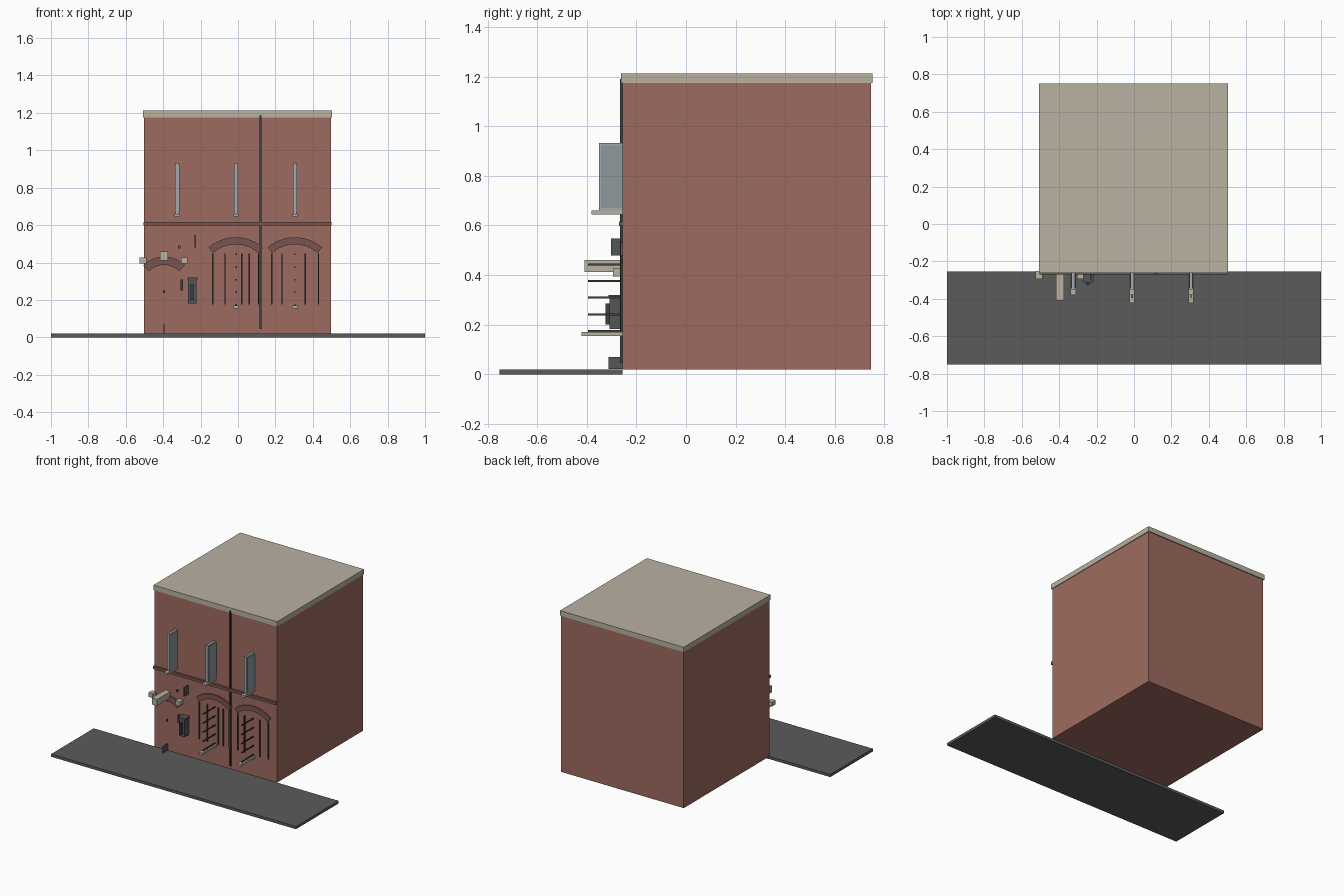
import bpy, math

if "Cube" in bpy.data.objects:
    bpy.data.objects.remove(bpy.data.objects["Cube"])


def material(name, rgb):
    m = bpy.data.materials.new(name)
    m.diffuse_color = (*rgb, 1)
    m.use_nodes = True
    m.node_tree.nodes["Principled BSDF"].inputs["Base Color"].default_value = m.diffuse_color
    return m


BRICK = material("brick_red", (0.34, 0.148, 0.115))
TRIM = material("dark_brick", (0.19, 0.09, 0.085))
STONE = material("pale_stone", (0.49, 0.445, 0.36))
PAVING = material("dark_paving", (0.105, 0.105, 0.105))
GLASS = material("blue_grey_glass", (0.27, 0.32, 0.34))
FRAME = material("grey_frame", (0.36, 0.40, 0.42))
IRON = material("dark_iron", (0.045, 0.05, 0.052))
METAL = material("dark_grey_metal", (0.085, 0.09, 0.093))
WALL = -0.255  # front face of the building


def mesh(name, verts, faces, mat):
    me = bpy.data.meshes.new(name)
    me.from_pydata(verts, [], faces)
    me.materials.append(mat)
    ob = bpy.data.objects.new(name, me)
    bpy.context.collection.objects.link(ob)
    return ob


def box(name, x, y, z, mat):
    """Box from (low, high) ranges."""
    v = [(a, b, c) for a in x for b in y for c in z]
    f = [(0, 1, 3, 2), (4, 6, 7, 5), (0, 4, 5, 1), (2, 3, 7, 6), (0, 2, 6, 4), (1, 5, 7, 3)]
    return mesh(name, v, f, mat)


def bar(name, cx, w, depth, z, mat):
    """Box projecting forward from the wall to y = depth."""
    return box(name, (cx - w / 2, cx + w / 2), (depth, WALL + 0.003), z, mat)


def arch(name, cx, half, spring, rise, thick, n=12):
    """Segmental arch band on the wall."""
    r = (half * half + rise * rise) / (2 * rise)
    a = math.asin(half / r)
    verts, faces = [], []
    for i in range(n + 1):
        t = -a + 2 * a * i / n
        for y in (-0.264, WALL + 0.003):
            for rad in (r - thick, r):
                verts.append((cx + rad * math.sin(t), y, spring + rise - r + rad * math.cos(t)))
    for i in range(n):
        o = 4 * i
        for p, q in ((0, 1), (1, 3), (3, 2), (2, 0)):
            faces.append((o + p, o + q, o + q + 4, o + p + 4))
    faces += [(0, 2, 3, 1), (4 * n, 4 * n + 1, 4 * n + 3, 4 * n + 2)]
    return mesh(name, verts, faces, TRIM)


# Main masses
box("building_body", (-0.503, 0.498), (WALL, 0.745), (0.02, 1.175), BRICK)
box("roof_cap", (-0.508, 0.503), (-0.262, 0.752), (1.175, 1.212), STONE)
box("pavement", (-1, 1), (-0.752, WALL), (0, 0.02), PAVING)
box("brick_band", (-0.505, 0.5), (-0.27, WALL + 0.003), (0.597, 0.617), TRIM)
bar("drain_pipe", 0.12, 0.01, -0.267, (0.045, 1.19), IRON)

# Upper windows stand edge-on to the wall
for cx in (-0.325, -0.01, 0.305):
    bar("window_frame", cx, 0.018, -0.35, (0.66, 0.932), FRAME)
    box("window_pane", (cx - 0.011, cx + 0.011), (-0.342, WALL), (0.67, 0.922), GLASS)
    bar("window_sill", cx, 0.028, -0.38, (0.645, 0.66), STONE)

# Ground floor arches
arch("window_arch_left", -0.012, 0.146, 0.48, 0.055, 0.038)
arch("window_arch_right", 0.304, 0.146, 0.48, 0.055, 0.038)
arch("door_arch", -0.395, 0.112, 0.385, 0.047, 0.045)

# Window grilles: wall bars, forward rods and sills
for cx, bars in ((-0.01, (-0.135, -0.07, -0.01, 0.02, 0.06, 0.11)),
                 (0.305, (0.18, 0.235, 0.305, 0.36, 0.43))):
    for x in bars:
        if x != cx:
            bar("grille_bar", x, 0.007, -0.264, (0.175, 0.447), IRON)
    for i in range(5):
        z = 0.175 + i * 0.067
        bar("grille_rod", cx, 0.007, -0.395, (z - 0.004, z + 0.004), IRON)
    bar("grille_sill", cx, 0.028, -0.422, (0.154, 0.17), STONE)

# Door arch stones
bar("keystone", -0.395, 0.042, -0.41, (0.412, 0.46), STONE)
for x in (-0.508, -0.287):
    bar("impost_stone", x, 0.036, -0.295, (0.395, 0.426), STONE)

# Small fittings beside the door
bar("mail_box", -0.245, 0.046, -0.308, (0.182, 0.312), METAL)
bar("mail_box_lid", -0.243, 0.054, -0.312, (0.308, 0.32), METAL)
box("mail_box_door", (-0.253, -0.239), (-0.325, -0.3), (0.2, 0.285), IRON)
bar("bell_panel", -0.3, 0.013, -0.266, (0.25, 0.31), IRON)
bar("bell_light", -0.314, 0.012, -0.264, (0.475, 0.49), METAL)
bar("wall_plate", -0.228, 0.007, -0.303, (0.48, 0.547), METAL)
bar("boot_scraper", -0.396, 0.007, -0.312, (0.022, 0.07), METAL)
bar("door_knob", -0.396, 0.009, -0.268, (0.238, 0.25), IRON)
